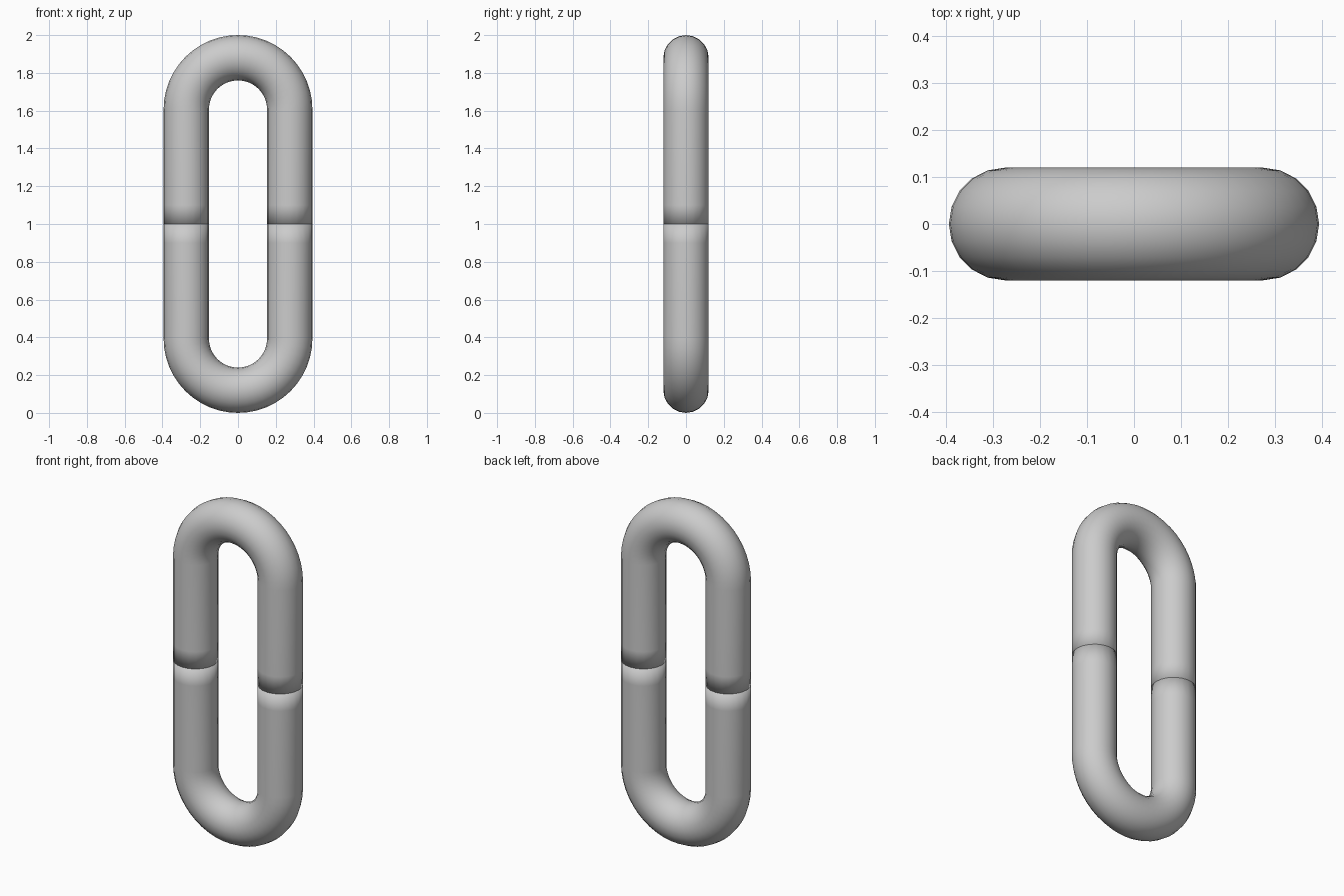
import bpy, bmesh
from math import sin, cos, pi
from mathutils import Vector

if "Cube" in bpy.data.objects:
    bpy.data.objects.remove(bpy.data.objects["Cube"])

TUBE_R = 0.12      # rod radius
BEND_R = 0.274     # centre-line radius of the bend
BEND_Z = 0.606     # height of the bend centre above the joint
SIDES, BEND_STEPS = 20, 24


def half_link(name, direction):
    """U-shaped round rod with closed ends, meeting its twin at z = 1."""
    # centre line: leg, semicircular bend, leg, each with its outward direction
    path = [(Vector((BEND_R, 0, z)), Vector((1, 0, 0))) for z in (0, 0.1)]
    for i in range(BEND_STEPS + 1):
        a = pi * i / BEND_STEPS
        out = Vector((cos(a), 0, sin(a)))
        path.append((out * BEND_R + Vector((0, 0, BEND_Z)), out))
    path += [(Vector((-BEND_R, 0, z)), Vector((-1, 0, 0))) for z in (0.1, 0)]

    # sweep the round section along the path
    bm = bmesh.new()
    rings = []
    for centre, out in path:
        ring = []
        for j in range(SIDES):
            t = 2 * pi * j / SIDES
            p = centre + out * (TUBE_R * cos(t)) + Vector((0, TUBE_R * sin(t), 0))
            ring.append(bm.verts.new((p.x, p.y, 1 + direction * p.z)))
        rings.append(ring)
    for a, b in zip(rings, rings[1:]):
        for j in range(SIDES):
            k = (j + 1) % SIDES
            bm.faces.new((a[j], a[k], b[k], b[j]))

    # flat end caps at the joint, smoothed into the rod
    bm.faces.new(rings[0])
    bm.faces.new(rings[-1])
    bmesh.ops.recalc_face_normals(bm, faces=bm.faces)
    for f in bm.faces:
        f.smooth = True

    mesh = bpy.data.meshes.new(name)
    bm.to_mesh(mesh)
    bm.free()
    obj = bpy.data.objects.new(name, mesh)
    bpy.context.collection.objects.link(obj)


half_link("upper_half_link", 1)
half_link("lower_half_link", -1)
